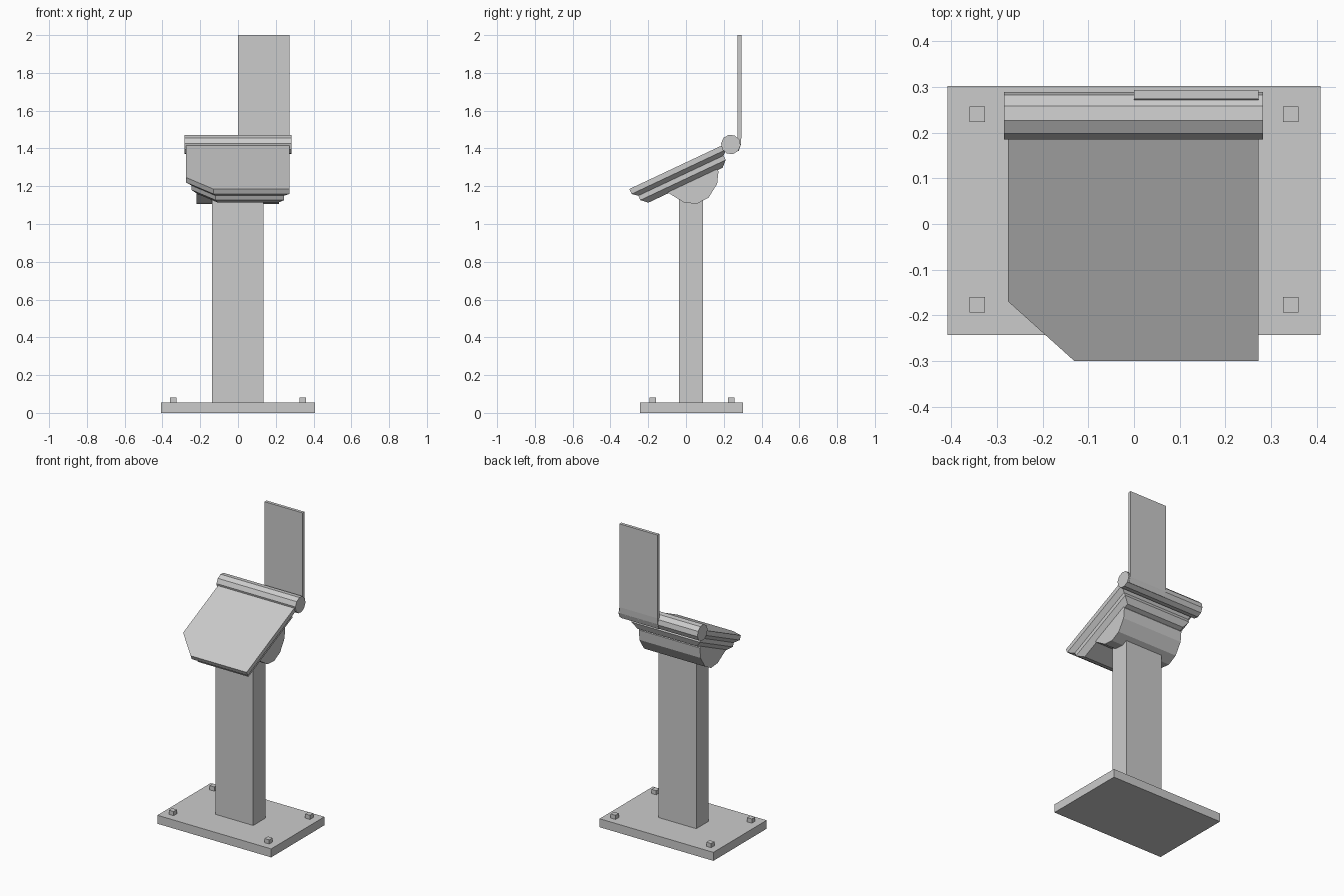
import bpy, bmesh, math
from mathutils import Vector

if "Cube" in bpy.data.objects:
    bpy.data.objects.remove(bpy.data.objects["Cube"])


def make_object(name, rings):
    """Loft equal-length rings of 3D points and cap both ends."""
    bm = bmesh.new()
    vs = [[bm.verts.new(p) for p in ring] for ring in rings]
    n = len(vs[0])
    for a, b in zip(vs, vs[1:]):
        for i in range(n):
            j = (i + 1) % n
            bm.faces.new((a[i], a[j], b[j], b[i]))
    bm.faces.new(vs[0][::-1])
    bm.faces.new(vs[-1])
    bmesh.ops.recalc_face_normals(bm, faces=bm.faces)
    me = bpy.data.meshes.new(name)
    bm.to_mesh(me)
    bm.free()
    ob = bpy.data.objects.new(name, me)
    bpy.context.collection.objects.link(ob)
    return ob


def extrude_x(name, profile, x0, x1):
    """Extrude a (y, z) profile along x."""
    return make_object(name, [[(x, y, z) for y, z in profile] for x in (x0, x1)])


def box(name, x0, x1, y0, y1, z0, z1):
    return extrude_x(name, [(y0, z0), (y1, z0), (y1, z1), (y0, z1)], x0, x1)


def inset(poly, d):
    """Mitred inward offset of a convex counter-clockwise polygon."""
    pts = [Vector(p) for p in poly]
    out = []
    for i, p in enumerate(pts):
        e1 = (p - pts[i - 1]).normalized()
        e2 = (pts[(i + 1) % len(pts)] - p).normalized()
        n1, n2 = Vector((-e1.y, e1.x)), Vector((-e2.y, e2.x))
        out.append(p + (n1 + n2) * d / (1 + n1.dot(n2)))
    return out


# Base plate and anchor bolts
box("base_plate", -0.408, 0.408, -0.243, 0.302, 0, 0.055)
for sx in (-1, 1):
    for y in (-0.177, 0.24):
        x = sx * 0.343
        box("anchor_bolt", x - 0.017, x + 0.017, y - 0.017, y + 0.017, 0.055, 0.082)

# Post
box("post", -0.137, 0.135, -0.037, 0.09, 0.055, 1.17)

# Rounded bracket under the desk
extrude_x("bracket", [(-0.095, 1.166), (-0.01, 1.113), (0.058, 1.107), (0.12, 1.14),
                      (0.165, 1.213), (0.172, 1.28), (0.15, 1.31), (-0.08, 1.20)],
          -0.22, 0.218)

# Sloped desk with stepped underside and one cut corner
outline = [(-0.13, 0), (0.272, 0), (0.272, 0.555), (-0.275, 0.555), (-0.275, 0.144)]
steps = [(0, 0), (0, 0.029), (0.028, 0.052), (0.028, 0.078), (0.06, 0.108)]
slope = math.radians(25.2)
c, s = math.cos(slope), math.sin(slope)
make_object("desk", [[(x, -0.30 + c * u + s * v, 1.185 + s * u - c * v)
                      for x, u in inset(outline, d)] for d, v in steps])

# Ten-sided hinge roller along the back edge
roller = [(0.237 + 0.052 * math.cos(math.radians(30 + 36 * i)),
           1.421 + 0.052 * math.sin(math.radians(30 + 36 * i))) for i in range(10)]
extrude_x("hinge_roller", roller, -0.284, 0.282)

# Upright panel curling onto the roller
extrude_x("upright_panel", [(0.273, 2.0), (0.293, 2.0), (0.293, 1.46), (0.290, 1.42),
                            (0.279, 1.385), (0.265, 1.39), (0.265, 1.44), (0.273, 1.46)],
          0.0, 0.272)
